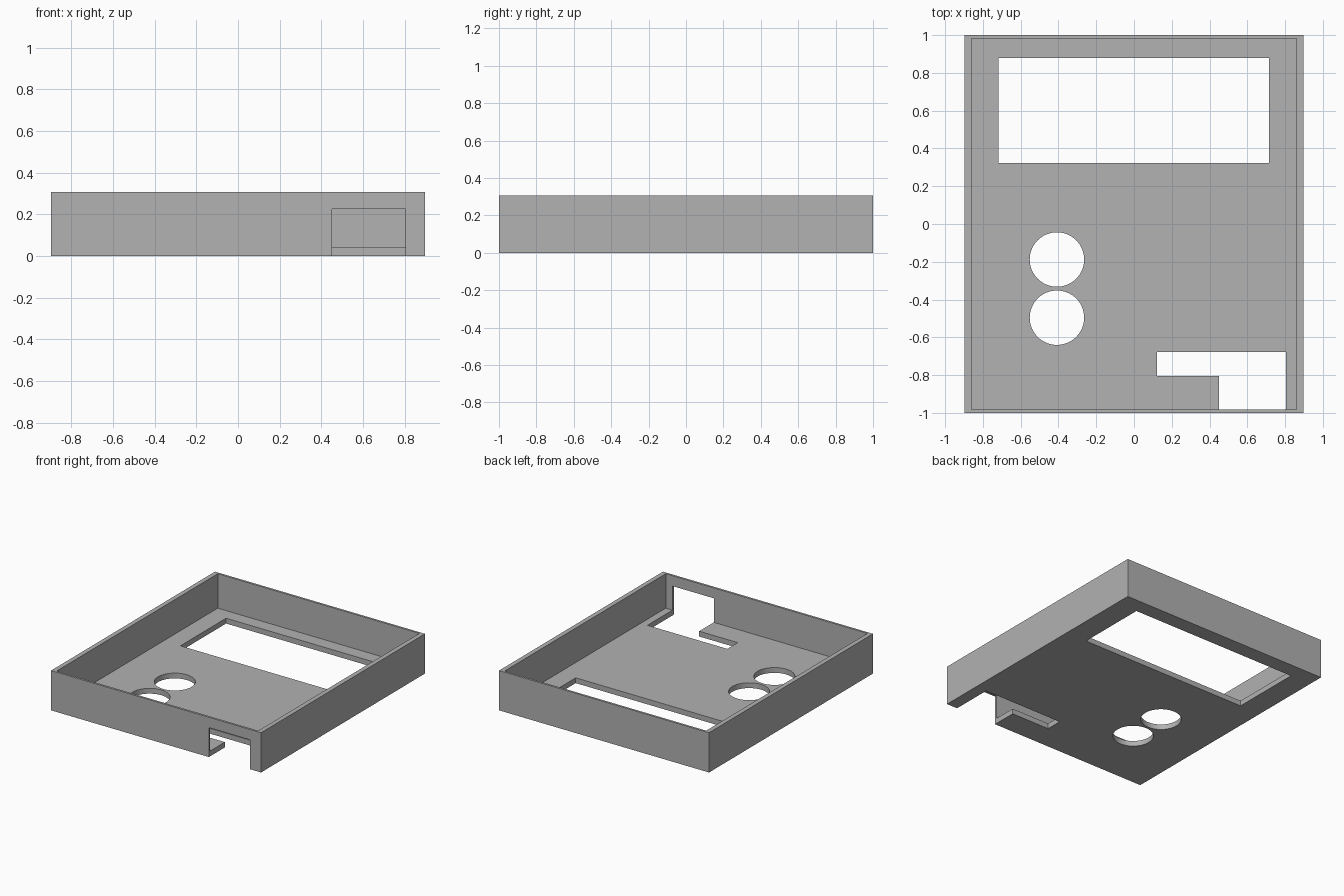
import bpy

if "Cube" in bpy.data.objects:
    bpy.data.objects.remove(bpy.data.objects["Cube"], do_unlink=True)

HALF_X, HALF_Y, HEIGHT = 0.897, 1.0, 0.307
FLOOR = 0.041

grey = bpy.data.materials.new("plain grey")
grey.use_nodes = True
colour = (0.445, 0.445, 0.445, 1)
grey.diffuse_color = colour
grey.node_tree.nodes["Principled BSDF"].inputs["Base Color"].default_value = colour


def box(name, x, y, z):
    """Box spanning the given (low, high) pairs."""
    bpy.ops.mesh.primitive_cube_add(size=1, location=[sum(s) / 2 for s in (x, y, z)])
    ob = bpy.context.object
    ob.name = name
    ob.scale = [s[1] - s[0] for s in (x, y, z)]
    bpy.ops.object.transform_apply(location=True, rotation=False, scale=True)
    return ob


def cylinder(name, x, y, radius):
    bpy.ops.mesh.primitive_cylinder_add(vertices=64, radius=radius, depth=0.3, location=(x, y, 0))
    bpy.context.object.name = name
    return bpy.context.object


# Open tray
case = box("case_shell", (-HALF_X, HALF_X), (-HALF_Y, HALF_Y), (0, HEIGHT))
case.data.materials.append(grey)

# Cavity, display window, round button holes and connector cutout
through = (-0.1, 0.1)
cutters = [
    box("cavity_cutter", (-0.861, 0.861), (-0.983, 0.983), (FLOOR, 0.5)),
    box("window_cutter", (-0.718, 0.716), (0.323, 0.88), through),
    cylinder("upper_button_cutter", -0.408, -0.188, 0.144),
    cylinder("lower_button_cutter", -0.408, -0.496, 0.144),
    box("slot_cutter", (0.122, 0.804), (-0.805, -0.678), through),
    box("connector_cutter", (0.451, 0.804), (-1.1, -0.74), (-0.1, 0.227)),
]
for cutter in cutters:
    mod = case.modifiers.new(cutter.name, "BOOLEAN")
    mod.operation = "DIFFERENCE"
    mod.solver = "EXACT"
    mod.object = cutter

# Bake the cuts, then drop the cutters
bpy.context.view_layer.objects.active = case
for mod in list(case.modifiers):
    bpy.ops.object.modifier_apply(modifier=mod.name)
for cutter in cutters:
    bpy.data.objects.remove(cutter, do_unlink=True)
